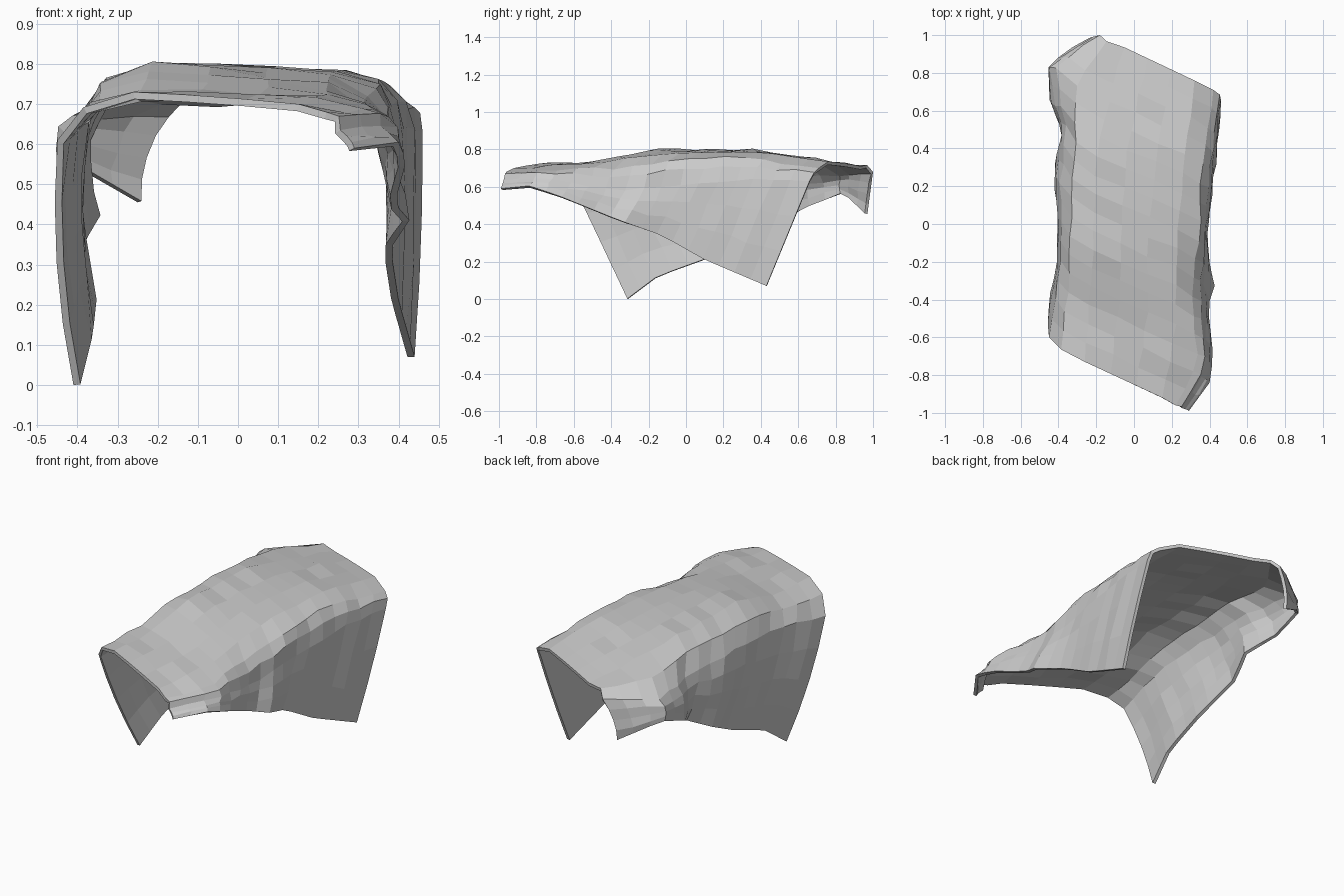
import bpy, bmesh, random
from mathutils import Vector

if "Cube" in bpy.data.objects:
    bpy.data.objects.remove(bpy.data.objects["Cube"])

random.seed(4)
STATIONS = 18

# Lengthwise rails of the cloth, front edge to back edge
left_hem = [(-.41, -.31, 0), (-.38, -.15, .12), (-.37, .1, .21), (-.41, .36, .34),
            (-.36, .51, .42), (-.45, .66, .5), (-.45, .85, .57), (-.25, .97, .455)]
left_shoulder = [(-.45, -.6, .61), (-.39, -.2, .66), (-.39, .2, .68),
                 (-.36, .5, .67), (-.42, .84, .67), (-.18, 1.0, .68)]
top_left = [(-.26, -.73, .73), (-.24, -.46, .73), (-.22, -.17, .8), (-.2, .35, .8),
            (-.15, .6, .765), (-.05, .935, .71)]
top_right = [(.15, -.92, .7), (.22, -.55, .72), (.22, -.2, .77), (.27, .35, .785), (.32, .76, .735)]
right_shoulder = [(.22, -.96, .68), (.34, -.72, .69), (.3, -.35, .7),
                  (.345, -.1, .74), (.36, .3, .76), (.42, .71, .70)]
right_side = [(.255, -.975, .635), (.395, -.75, .64), (.365, -.35, .58),
              (.385, -.05, .61), (.42, .3, .64), (.46, .66, .63)]
right_hem = [(.29, -.99, .59), (.4, -.84, .605), (.42, -.7, .56), (.39, -.43, .45),
             (.43, -.34, .415), (.38, -.13, .34), (.4, .1, .21), (.44, .43, .07)]


def resample(points, n):
    """Evenly spaced points along a polyline."""
    pts = [Vector(p) for p in points]
    lengths = [(b - a).length for a, b in zip(pts, pts[1:])]
    total, out = sum(lengths), []
    for k in range(n):
        d, i = total * k / (n - 1), 0
        while i < len(lengths) - 1 and d > lengths[i]:
            d -= lengths[i]
            i += 1
        out.append(pts[i].lerp(pts[i + 1], min(d / lengths[i], 1)))
    return out


# Strips between rails: rails, subdivisions, outward bulge at the middle
strips = [(left_hem, left_shoulder, 4, (-.022, 0, 0)),
          (left_shoulder, top_left, 2, (-.03, 0, .022)),
          (top_left, top_right, 3, (0, 0, .003)),
          (top_right, right_shoulder, 1, (0, 0, 0)),
          (right_shoulder, right_side, 2, (.014, 0, .012)),
          (right_side, right_hem, 3, (.006, 0, 0))]
rows = []
for a, b, cuts, bulge in strips:
    ra, rb = resample(a, STATIONS), resample(b, STATIONS)
    for c in range(cuts):
        t = c / cuts
        rows.append([p.lerp(q, t) + Vector(bulge) * 4 * t * (1 - t) for p, q in zip(ra, rb)])
rows.append(resample(right_hem, STATIONS))

# Small crumples away from the borders
for row in rows[1:-1]:
    for p in row[1:-1]:
        p += Vector([random.uniform(-.007, .007) for _ in range(3)])

# Cloth sheet
bm = bmesh.new()
grid = [[bm.verts.new(p) for p in row] for row in rows]
for r0, r1 in zip(grid, grid[1:]):
    for j in range(STATIONS - 1):
        bm.faces.new((r0[j], r1[j], r1[j + 1], r0[j + 1]))
bm.normal_update()
if sum(f.normal.z for f in bm.faces) < 0:
    bmesh.ops.reverse_faces(bm, faces=bm.faces[:])
mesh = bpy.data.meshes.new("draped_cloth")
bm.to_mesh(mesh)
bm.free()
cloth = bpy.data.objects.new("draped_cloth", mesh)
bpy.context.collection.objects.link(cloth)

# Cloth thickness
solid = cloth.modifiers.new("thickness", 'SOLIDIFY')
solid.thickness = .018
solid.offset = -1
